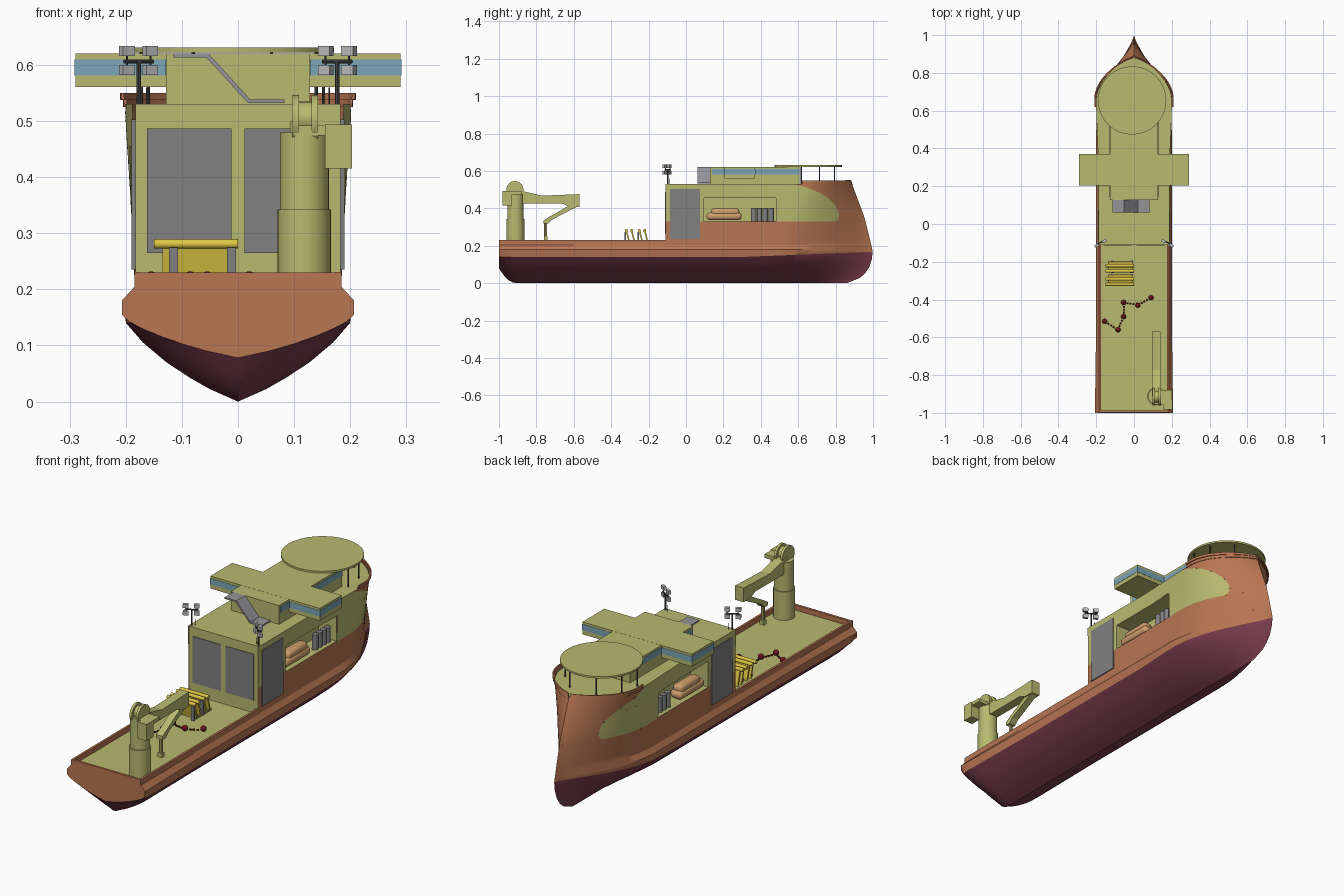
import bpy, bmesh, math
from mathutils import Vector, Matrix

if "Cube" in bpy.data.objects:
    bpy.data.objects.remove(bpy.data.objects["Cube"])

def mat(name, r, g, b):
    m = bpy.data.materials.new(name)
    m.diffuse_color = (r, g, b, 1)
    m.use_nodes = True
    m.node_tree.nodes["Principled BSDF"].inputs["Base Color"].default_value = m.diffuse_color
    return m

GREEN = mat("deck_green", .48, .49, .16)
ORANGE = mat("hull_orange", .48, .18, .085)
RED = mat("bottom_red", .19, .045, .07)
BLUE = mat("glass_blue", .2, .38, .48)
YELLOW = mat("rack_yellow", .75, .58, .06)
TAN = mat("boat_tan", .62, .34, .15)
GREY = mat("panel_grey", .22, .22, .22)
DARK = mat("dark_grey", .06, .06, .06)
BUOY = mat("buoy_red", .16, .006, .012)

def finish(bm, name, mats, smooth=None):
    me = bpy.data.meshes.new(name)
    bm.to_mesh(me)
    bm.free()
    ob = bpy.data.objects.new(name, me)
    bpy.context.collection.objects.link(ob)
    for m in mats:
        me.materials.append(m)
    if smooth:
        bpy.ops.object.select_all(action='DESELECT')
        bpy.context.view_layer.objects.active = ob
        ob.select_set(True)
        bpy.ops.object.shade_smooth_by_angle(angle=math.radians(smooth))
    return ob

def box(name, x0, x1, y0, y1, z0, z1, m, bevel=0, rot=None):
    bm = bmesh.new()
    bmesh.ops.create_cube(bm, size=1)
    bmesh.ops.scale(bm, vec=(x1 - x0, y1 - y0, z1 - z0), verts=bm.verts)
    if bevel:
        bmesh.ops.bevel(bm, geom=bm.edges[:], offset=bevel, segments=3, affect='EDGES', profile=.5)
    if rot:
        bmesh.ops.rotate(bm, matrix=Matrix.Rotation(rot[0], 3, rot[1]), verts=bm.verts)
    bmesh.ops.translate(bm, vec=((x0 + x1) / 2, (y0 + y1) / 2, (z0 + z1) / 2), verts=bm.verts)
    return finish(bm, name, [m], 35 if bevel else None)

def rod(name, a, b, r, m, seg=12):
    a, b = Vector(a), Vector(b)
    bm = bmesh.new()
    bmesh.ops.create_cone(bm, cap_ends=True, segments=seg, radius1=r, radius2=r, depth=(b - a).length)
    q = (b - a).to_track_quat('Z', 'Y').to_matrix().to_4x4()
    bm.transform(Matrix.Translation((a + b) / 2) @ q)
    return finish(bm, name, [m], 40)

def prism(name, pts, x0, x1, m, axis='x'):
    # extrude a (y,z) profile along x, or an (x,z) profile along y
    bm = bmesh.new()
    put = (lambda p, e: (e, *p)) if axis == 'x' else (lambda p, e: (p[0], e, p[1]))
    f = bm.faces.new([bm.verts.new(put(p, x0)) for p in pts])
    ex = bmesh.ops.extrude_face_region(bm, geom=[f])
    d = (x1 - x0, 0, 0) if axis == 'x' else (0, x1 - x0, 0)
    bmesh.ops.translate(bm, vec=d, verts=[v for v in ex['geom'] if isinstance(v, bmesh.types.BMVert)])
    bmesh.ops.recalc_face_normals(bm, faces=bm.faces)
    return finish(bm, name, [m])

def interp(tab, t):
    if t <= tab[0][0]:
        return tab[0][1]
    for (a, p), (b, q) in zip(tab, tab[1:]):
        if t <= b:
            return p + (q - p) * (t - a) / (b - a)
    return tab[-1][1]

# Hull shape: section, stem profile, taper start, paint edge of the green patch
SEC = [(0, 0), (.025, .055), (.06, .112), (.1, .16), (.135, .192), (.155, .2), (.18, .2), (.205, .184), (.55, .188)]
STEM = [(0, .86), (.03, .935), (.06, .965), (.1, .988), (.16, 1), (.25, .98), (.35, .955), (.47, .91), (.55, .88)]
TAPER = [(0, .3), (.16, .48), (.55, .66)]
PATCH = [(.33, .8), (.345, .815), (.37, .82), (.417, .8), (.455, .762), (.487, .71), (.52, .62), (.53, .58)]
stem = lambda z: interp(STEM, z)
patch = lambda z: interp(PATCH, z)
keel = lambda y: .078 * max(0, 1 - (y + 1) / .1) ** 2
clamp = lambda t: max(0, min(1, t))
paint = lambda y: .14 + .028 * clamp((y - .3) / .7)

def half(y, z):
    k = keel(y)
    w = interp(SEC, (z - k) / (.155 - k) * .155 if z < .155 else z)
    if z < .2:
        w *= 1 + .035 * clamp((-.5 - y) / .5)
    w += .014 * clamp((y - .3) / .35) * clamp((z - .2) / .3)
    ys = interp(TAPER, z)
    t = clamp((y - ys) / (stem(z) - ys))
    return w * max(0, 1 - t * t) ** interp([(.16, 1.35), (.55, .8)], z)

def panel(bm, rows, y0, y1, n, mi, out=0):
    # skin both sides between two y limits; rows are heights (or functions of y)
    for s in (1, -1):
        grid = []
        for i in range(n + 1):
            u = i / n
            col = []
            for r in rows:
                z = r(y0(.2) + (1 - y0(.2)) * u) if callable(r) else r
                y = y0(z) + (y1(z) - y0(z)) * u
                col.append(bm.verts.new((s * (half(y, z) + out), y, z)))
            grid.append(col)
        for a, b in zip(grid, grid[1:]):
            for j in range(len(rows) - 1):
                q = [a[j], b[j], b[j + 1], a[j + 1]]
                bm.faces.new(q if s > 0 else q[::-1]).material_index = mi

at = lambda v: (lambda z: v)
levels = lambda a, b, n: [a + (b - a) * i / n for i in range(n + 1)]

# Hull and deckhouse skin
bm = bmesh.new()
red_rows = [(lambda y, f=f: keel(y) + (paint(y) - keel(y)) * f) for f in (0, .06, .16, .3, .5, .75, 1)]
panel(bm, red_rows, at(-1), stem, 80, 1)
panel(bm, [paint, .18, .205, .23], at(-1), stem, 80, 0)
panel(bm, levels(.23, .33, 3), at(-.11), stem, 50, 0)
panel(bm, levels(.33, .53, 12), patch, stem, 16, 0)
panel(bm, levels(.33, .455, 8), at(-.11), at(.096), 4, 2)
panel(bm, levels(.33, .455, 8), at(.48), patch, 14, 2)
panel(bm, levels(.455, .53, 5), at(-.11), patch, 30, 2)
zs = levels(.078, .155, 6) + [.18, .205, .23]
ring = [(half(-1, z), -1, z) for z in zs] + [(-half(-1, z), -1, z) for z in zs[:0:-1]]
bm.faces.new([bm.verts.new(p) for p in ring])
ys = levels(-.11, stem(.53) - .001, 40)
for a, b in zip(ys, ys[1:]):  # roof
    bm.faces.new([bm.verts.new((s * half(y, .53), y, .53)) for s, y in ((-1, a), (1, a), (1, b), (-1, b))]).material_index = 2
bmesh.ops.remove_doubles(bm, verts=bm.verts, dist=.0005)
finish(bm, "hull", [ORANGE, RED, GREEN], 30)

# Bow bulwark with a small lip
bm = bmesh.new()
panel(bm, [.525, .538], at(.62), stem, 24, 0)
panel(bm, [.538, .55], at(.62), stem, 24, 0, .005)
ob = finish(bm, "bow_bulwark", [ORANGE])
sol = ob.modifiers.new("thickness", 'SOLIDIFY')
sol.thickness, sol.offset = .006, 0

# Work deck, bulwarks and aft wall
box("work_deck", -.18, .18, -.995, -.1, .195, .206, GREEN)
box("aft_wall", -.183, .183, -.11, -.1, .2, .53, GREEN)
box("stern_bulwark", -.184, .184, -.999, -.988, .2, .23, ORANGE)
for s in (-1, 1):
    a, b = sorted((s * .174, s * .1845))
    box("side_bulwark", a, b, -.999, -.1, .2, .231, ORANGE)
    box("aft_door", *sorted((s * .012, s * .162)), -.113, -.105, .265, .487, GREY)
    box("side_door", *sorted((s * .18, s * .1895)), -.085, .075, .235, .503, GREY)
    # Boat recess: inner wall, floor, ceiling and ends
    a, b = sorted((s * .09, s * .185))
    box("recess_wall", *sorted((s * .085, s * .09)), .096, .48, .33, .455, GREEN)
    box("recess_floor", a, b, .096, .48, .325, .33, GREEN)
    box("recess_ceiling", a, b, .096, .48, .455, .46, GREEN)
    box("recess_aft_end", a, b, .09, .096, .33, .455, GREEN)
    box("recess_fore_end", a, b, .48, .486, .33, .455, GREEN)
    # Lifeboat and raft canisters
    box("lifeboat_hull", s * .15 - .032, s * .15 + .032, .11, .297, .337, .378, TAN, .018)
    box("lifeboat_canopy", s * .15 - .026, s * .15 + .026, .135, .285, .36, .402, TAN, .016)
    for y in levels(.362, .455, 3):
        rod("raft_canister", (s * .155, y, .331), (s * .155, y, .402), .0145, GREY, 16)
    # Floodlight mast
    x = s * .177
    rod("light_mast", (x, -.098, .53), (x, -.098, .607), .004, DARK, 8)
    rod("mast_brace", (s * .163, -.09, .53), (s * .163, -.09, .56), .0015, DARK, 6)
    d = Vector((.026, s * -.015, 0))
    c = Vector((x, -.098, .606))
    rod("light_crossbar", c - d, c + d, .0035, DARK, 8)
    for k in (-1, 1):
        p = c + d * k * .8
        rod("light_stem", p - Vector((0, 0, .015)), p + Vector((0, 0, .018)), .002, DARK, 6)
        for z in (.591, .625):
            box("floodlight", p.x - .012, p.x + .012, p.y - .011, p.y + .003, z - .009, z + .009,
                mat("light_grey", .5, .5, .5), 0, (s * -math.pi / 6, 'Z'))

# Bridge with wings and windows
box("bridge", -.128, .128, .13, .606, .53, .62, GREEN)
box("bridge_wings", -.29, .29, .205, .37, .561, .6205, GREEN)
box("wing_windows", -.2912, .2912, .2038, .3712, .581, .61, BLUE)
box("bridge_windows", -.1292, .1292, .14, .6072, .581, .61, BLUE)
box("bridge_aft_cover", -.128, .128, .128, .21, .53, .62, GREEN)
prism("aft_stair", [(-.115, .613), (-.056, .613), (.018, .532), (.083, .532), (.083, .538), (.022, .538), (-.052, .62), (-.115, .62)],
      .062, .132, mat("stair_grey", .3, .3, .32), 'y')

# Helideck on posts
rod("helideck", (-.01, .654, .622), (-.01, .654, .631), .181, GREEN, 32)
for deg in (-10, 25, 65, 115, 155, 190):
    a = math.radians(deg)
    x, y = -.01 + .165 * math.cos(a), .645 + .165 * math.sin(a)
    rod("helideck_post", (x, y, .53), (x, y, .624), .003, DARK, 8)

# Crane
rod("crane_base", (.118, -.912, .2), (.118, -.912, .342), .0475, GREEN, 32)
rod("crane_column", (.118, -.912, .34), (.118, -.912, .48), .0435, GREEN, 32)
box("crane_head", .1, .2, -.955, -.88, .474, .492, GREEN)
box("crane_cab", .155, .203, -.982, -.93, .415, .494, GREEN)
for x in (.097, .131):
    rod("crane_cheek", (x, -.915, .5), (x + .012, -.915, .5), .046, GREEN, 20)
rod("crane_drum", (.105, -.915, .505), (.138, -.915, .505), .03, GREEN, 16)
prism("crane_boom", [(-.91, .5), (-.885, .495), (-.77, .468), (-.57, .476), (-.57, .408), (-.62, .408), (-.66, .425), (-.9, .425)],
      .094, .139, GREEN)
prism("crane_jib", [(-.575, .425), (-.6, .43), (-.735, .352), (-.762, .335), (-.762, .318), (-.738, .318), (-.715, .34), (-.585, .408)],
      .1, .134, GREEN)
rod("crane_hook_arm", (.117, -.75, .235), (.117, -.75, .325), .008, GREEN, 8)
box("crane_hook", .106, .128, -.76, -.74, .228, .25, GREEN)

# Tilted yellow racks on the deck
for y in (-.295, -.225):
    for k in (-.014, .014):
        yy = y + k
        box("rack_panel", -.135, -.005, yy - .004, yy + .004, .205, .28, YELLOW, 0, (.25, 'X'))
        rod("rack_top_roll", (-.15, yy - .01, .281), (0, yy - .01, .281), .0085, YELLOW, 12)
    for x in (-.115, -.012):
        box("rack_post", x - .008, x + .008, y - .034, y - .026, .205, .275, GREY)
        box("rack_foot", x - .006, x + .006, y - .034, y + .034, .205, .213, GREY)

# Mooring buoys linked by a chain
line = [(-.155, -.515), (-.085, -.56), (-.055, -.49), (-.055, -.415), (.02, -.43), (.09, -.39)]
for x, y in line:
    bm = bmesh.new()
    bmesh.ops.create_uvsphere(bm, u_segments=16, v_segments=10, radius=.0135)
    bmesh.ops.translate(bm, vec=(x, y, .2185), verts=bm.verts)
    finish(bm, "buoy", [BUOY], 60)
for p, q in zip(line, line[1:]):
    a, b = Vector((*p, .212)), Vector((*q, .212))
    for t in (.22, .42, .62):
        rod("chain_link", a.lerp(b, t), a.lerp(b, t + .13), .004, BUOY, 8)
